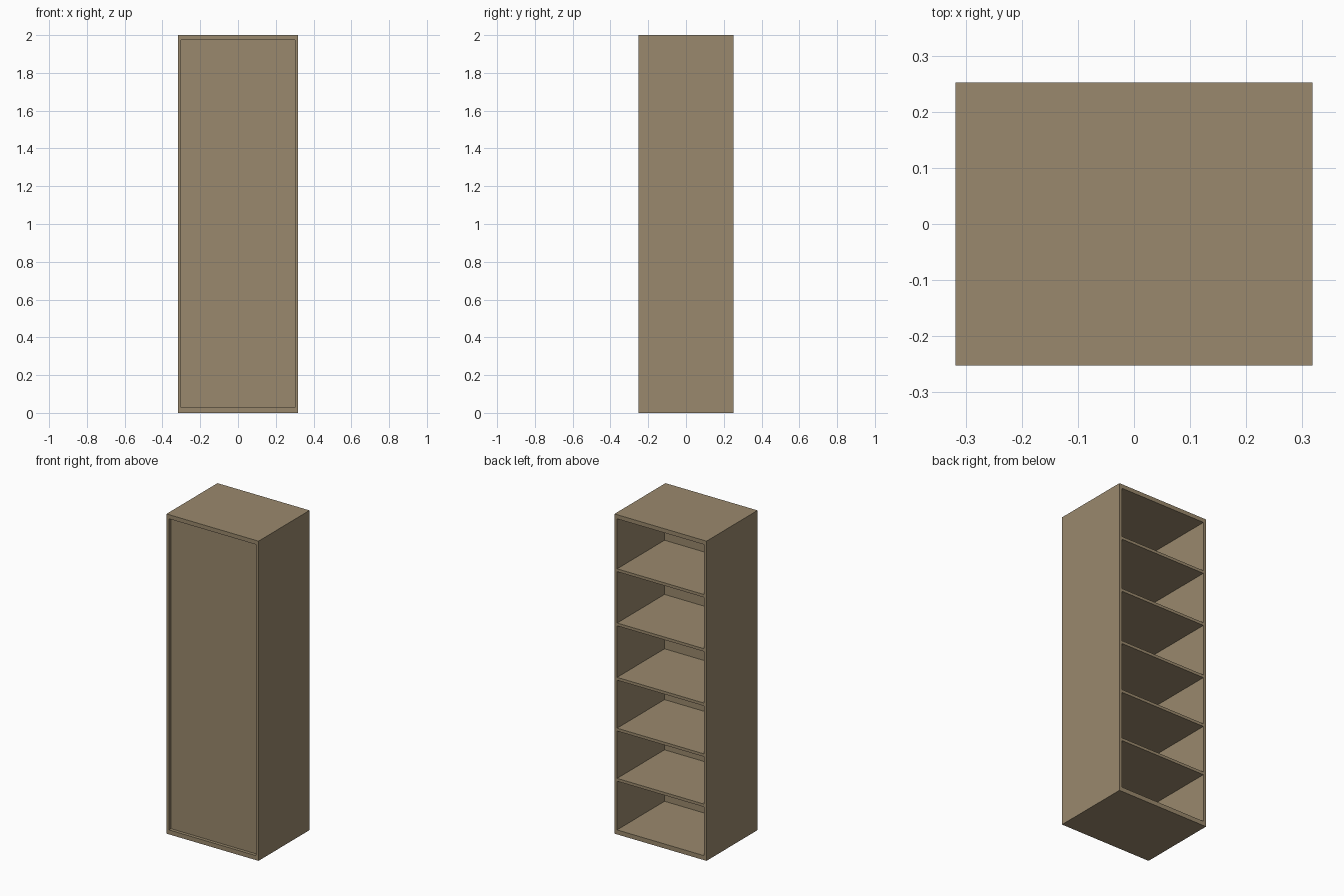
import bpy

cube = bpy.data.objects.get("Cube")
if cube:
    bpy.data.objects.remove(cube, do_unlink=True)

W, D, H = 0.637, 0.504, 2.0      # overall size
SIDE, CAP, SHELF = 0.018, 0.026, 0.018  # board thicknesses
INNER = W / 2 - SIDE
FRONT, BACK = -D / 2, D / 2
PANEL_FRONT, PANEL_BACK = FRONT + 0.02, FRONT + 0.035

wood = bpy.data.materials.new("tan_wood")
colour = (0.323, 0.25, 0.153, 1)
wood.use_nodes = True
wood.diffuse_color = colour
bsdf = wood.node_tree.nodes["Principled BSDF"]
bsdf.inputs["Base Color"].default_value = colour
bsdf.inputs["Roughness"].default_value = 0.8


def board(name, x, y, z):
    """Box spanning the given (low, high) ranges."""
    spans = (x, y, z)
    bpy.ops.mesh.primitive_cube_add(size=1, location=[(a + b) / 2 for a, b in spans])
    ob = bpy.context.object
    ob.name = name
    ob.scale = [b - a for a, b in spans]
    bpy.ops.object.transform_apply(location=False, rotation=False, scale=True)
    ob.data.materials.append(wood)
    return ob


inside = (-INNER, INNER)
depth = (FRONT, BACK)

# Carcass
board("left_side", (INNER, W / 2), depth, (0, H))
board("right_side", (-W / 2, -INNER), depth, (0, H))
board("top_board", inside, depth, (H - CAP, H))
board("bottom_board", inside, depth, (0, CAP + 0.002))

# Recessed closed front
board("front_panel", inside, (PANEL_FRONT, PANEL_BACK), (CAP + 0.002, H - CAP))

# Shelves reached from the open back
for i, top in enumerate((0.35, 0.664, 0.982, 1.322, 1.661), 1):
    board(f"shelf_{i}", inside, (PANEL_BACK, BACK - 0.001), (top - SHELF, top))
